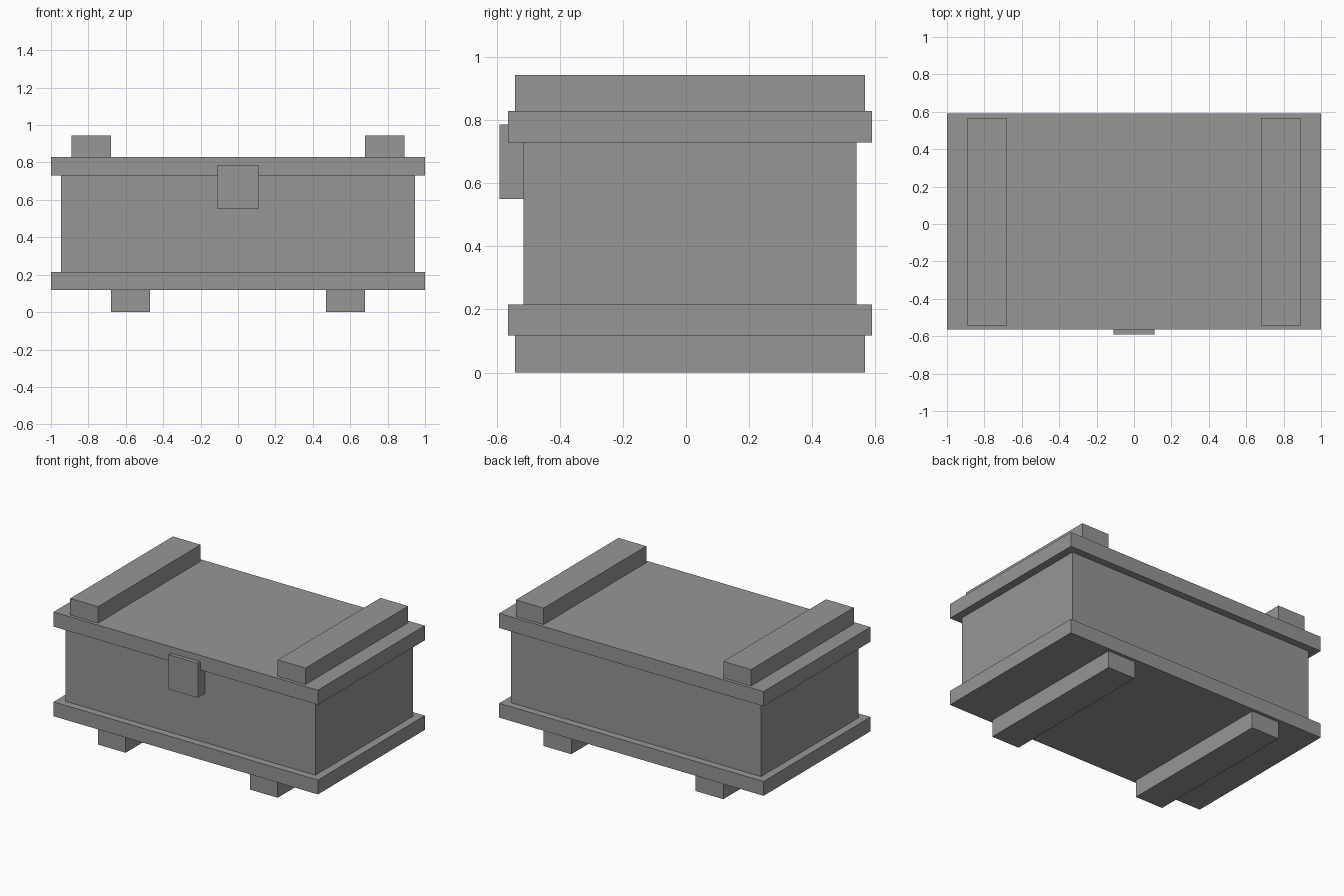
import bpy

# Remove the default cube
default = bpy.data.objects.get("Cube")
if default:
    bpy.data.objects.remove(default, do_unlink=True)

# Single flat grey
grey = bpy.data.materials.new("plain_grey")
grey.use_nodes = True
colour = (0.305, 0.305, 0.305, 1)
grey.diffuse_color = colour
grey.node_tree.nodes["Principled BSDF"].inputs["Base Color"].default_value = colour


def box(name, x, y, z):
    """Box spanning the (min, max) range on each axis."""
    spans = (x, y, z)
    bpy.ops.mesh.primitive_cube_add(size=1, location=[(a + b) / 2 for a, b in spans])
    ob = bpy.context.object
    ob.name = name
    ob.scale = [b - a for a, b in spans]
    bpy.ops.object.transform_apply(location=False, rotation=False, scale=True)
    ob.data.materials.append(grey)
    return ob


FOOT_TOP, BASE_TOP, LID_BOTTOM, LID_TOP, TOP = 0.117, 0.215, 0.73, 0.83, 0.943
slab_y = (-0.565, 0.59)
rail_y = (-0.542, 0.568)

# Chest body with overhanging base and lid
box("body", (-0.946, 0.946), (-0.515, 0.54), (BASE_TOP, LID_BOTTOM))
box("base_slab", (-1, 1), slab_y, (FOOT_TOP, BASE_TOP))
box("lid_slab", (-1, 1), slab_y, (LID_BOTTOM, LID_TOP))

# Lid battens sit further out than the foot runners
for side, s in (("left", 1), ("right", -1)):
    box(side + "_lid_batten", sorted((s * 0.68, s * 0.89)), rail_y, (LID_TOP, TOP))
    box(side + "_foot_runner", sorted((s * 0.47, s * 0.68)), rail_y, (0, FOOT_TOP))

# Front latch block
box("latch", (-0.11, 0.11), (-0.592, -0.515), (0.55, 0.786))
